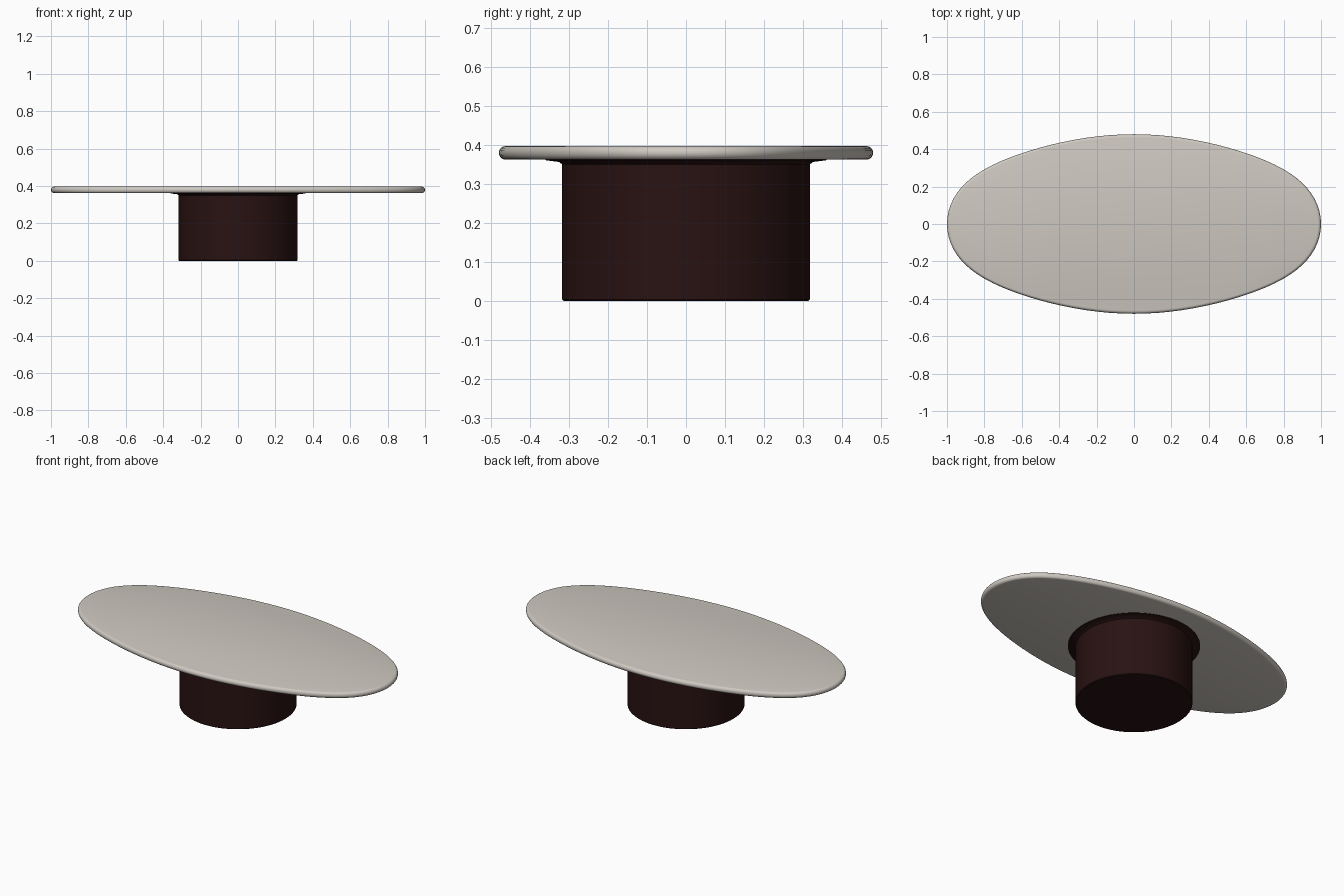
import bpy
import math

cube = bpy.data.objects.get("Cube")
if cube:
    bpy.data.objects.remove(cube, do_unlink=True)


def make_material(name, rgb):
    mat = bpy.data.materials.new(name)
    mat.use_nodes = True
    color = (*rgb, 1)
    mat.diffuse_color = color
    mat.node_tree.nodes["Principled BSDF"].inputs["Base Color"].default_value = color
    return mat


def circle_outline(t):
    return math.cos(t), math.sin(t)


def oval_outline(t):
    # Long oval with slightly full ends
    c = math.cos(t)
    return c, 0.48 * math.sin(t) * (1 - 0.12 * c**2 + 0.22 * c**4)


def stack_rings(name, outline, rings, mat, sides=96):
    """Join rings of (scale, inset, height) that follow an outline, capped at both ends."""
    verts, faces = [], []
    for scale, inset, z in rings:
        for i in range(sides):
            x, y = outline(math.tau * i / sides)
            length = math.hypot(x, y)
            k = scale * (1 - inset / length)
            verts.append((x * k, y * k, z))
    for r in range(len(rings) - 1):
        for i in range(sides):
            j = (i + 1) % sides
            a, b = r * sides, (r + 1) * sides
            faces.append((a + i, a + j, b + j, b + i))
    faces.append(tuple(reversed(range(sides))))
    faces.append(tuple(range(len(verts) - sides, len(verts))))
    mesh = bpy.data.meshes.new(name)
    mesh.from_pydata(verts, [], faces)
    mesh.materials.append(mat)
    obj = bpy.data.objects.new(name, mesh)
    bpy.context.collection.objects.link(obj)
    bpy.ops.object.select_all(action="DESELECT")
    obj.select_set(True)
    bpy.context.view_layer.objects.active = obj
    bpy.ops.object.shade_smooth_by_angle(angle=math.radians(35))
    return obj


stone = make_material("pale stone", (0.62, 0.58, 0.53))
wood = make_material("dark red wood", (0.022, 0.006, 0.006))

# Tabletop with a rounded rim
bottom, top, radius = 0.362, 0.397, 0.0175
rim = []
for step in range(9):
    a = -math.pi / 2 + math.pi * step / 8
    rim.append((1, radius * (1 - math.cos(a)), (bottom + top) / 2 + radius * math.sin(a)))
stack_rings("tabletop", oval_outline, rim, stone)

# Round drum base with softened foot and a shallow flare under the top
drum = [(0.314, 0, 0), (0.318, 0, 0.004), (0.318, 0, 0.35),
        (0.325, 0, 0.356), (0.36, 0, 0.3605), (0.36, 0, 0.364)]
stack_rings("drum_base", circle_outline, drum, wood)
